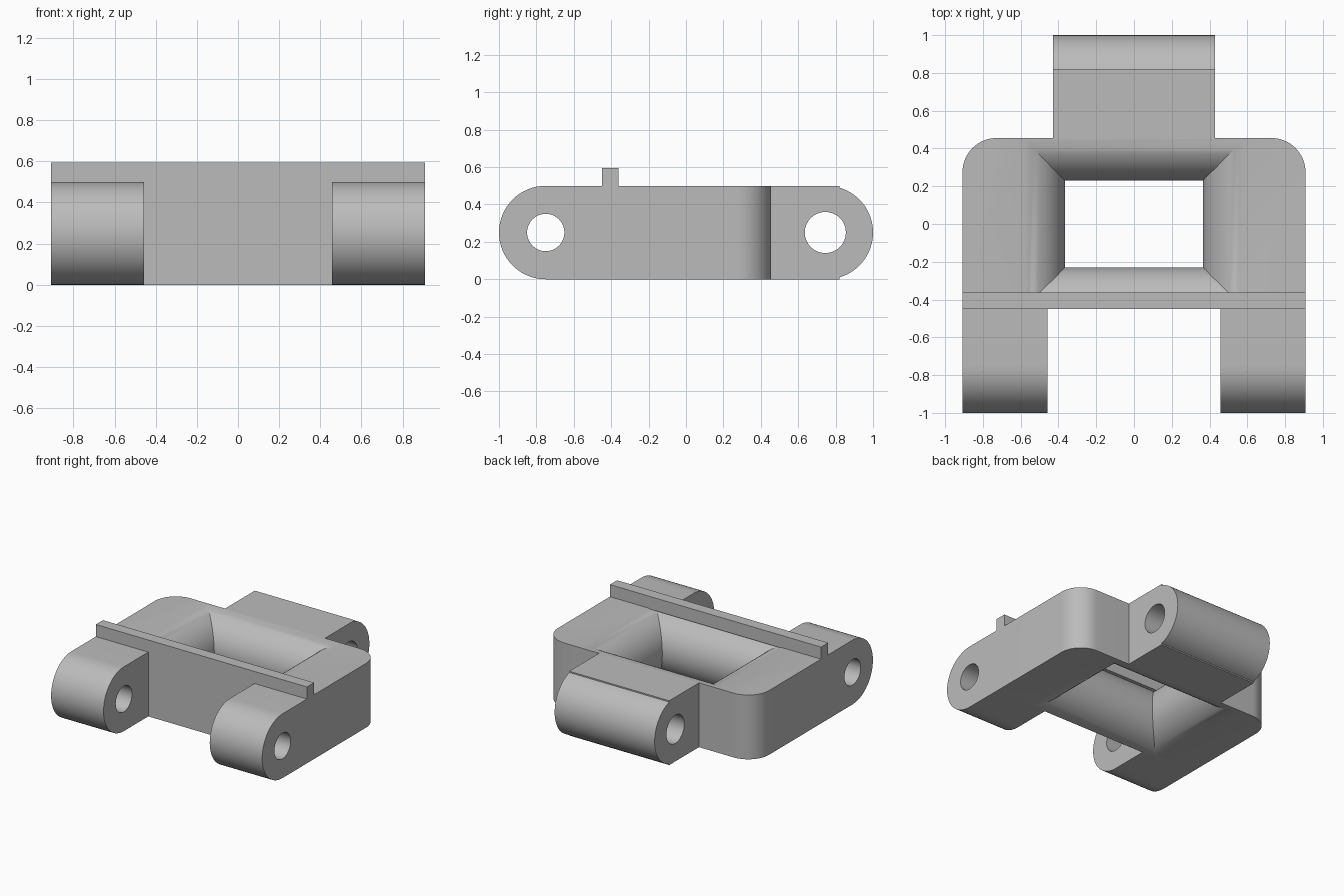
import bpy, bmesh
from math import sin, cos, pi, radians
from mathutils import Vector

old = bpy.data.objects.get("Cube")
if old:
    bpy.data.objects.remove(old, do_unlink=True)

GREY = (0.50, 0.50, 0.50, 1)
mat = bpy.data.materials.new("plain grey")
mat.use_nodes = True
mat.diffuse_color = GREY
mat.node_tree.nodes["Principled BSDF"].inputs["Base Color"].default_value = GREY


def arc(cx, cy, r, start, end, steps):
    angles = [radians(start + (end - start) * i / steps) for i in range(steps + 1)]
    return [(cx + r * cos(a), cy + r * sin(a)) for a in angles]


def loft(name, rings):
    """Solid skinned through matching rings of points, capped at both ends."""
    bm = bmesh.new()
    loops = [[bm.verts.new(p) for p in ring] for ring in rings]
    n = len(loops[0])
    for a, b in zip(loops, loops[1:]):
        for i in range(n):
            j = (i + 1) % n
            bm.faces.new((a[i], a[j], b[j], b[i]))
    bm.faces.new(loops[0])
    bm.faces.new(loops[-1])
    bmesh.ops.recalc_face_normals(bm, faces=bm.faces[:])
    mesh = bpy.data.meshes.new(name)
    bm.to_mesh(mesh)
    bm.free()
    obj = bpy.data.objects.new(name, mesh)
    bpy.context.collection.objects.link(obj)
    mesh.materials.append(mat)
    return obj


def extrude_z(name, outline, z0, z1):
    return loft(name, [[(x, y, z) for x, y in outline] for z in (z0, z1)])


def extrude_x(name, outline, x0, x1):
    return loft(name, [[(x, y, z) for y, z in outline] for x in (x0, x1)])


def combine(target, other, operation):
    mod = target.modifiers.new(operation.title(), 'BOOLEAN')
    mod.operation, mod.solver, mod.object = operation, 'EXACT', other
    bpy.context.view_layer.objects.active = target
    bpy.ops.object.modifier_apply(modifier=mod.name)
    bpy.data.objects.remove(other, do_unlink=True)


W, H, R = 0.908, 0.5, 0.25      # half width, height, knuckle radius
FRONT, BACK = -0.45, 0.455

# Frame with rounded rear corners
corner = arc(W - 0.18, BACK - 0.18, 0.18, 0, 90, 16)
outline = [(-W, FRONT), (W, FRONT)] + corner + [(-x, y) for x, y in reversed(corner)]
link = extrude_z("link_frame", outline, 0, H)

# Two front knuckles
knuckle = [(-0.4, 0), (-0.4, H)] + arc(-0.75, R, R, 90, 270, 32)
for x0, x1 in ((-W, -0.457), (0.457, W)):
    combine(link, extrude_x("front_knuckle", knuckle, x0, x1), 'UNION')

# Rear knuckle, whose block runs slightly past the barrel's axis
barrel = [p for p in arc(0.75, R, R, -90, 90, 40) if p[0] > 0.825]
tongue = [(0.4, H), (0.4, 0), (0.82, 0), (0.82, 0.01)] + barrel + [(0.82, 0.49), (0.82, H)]
combine(link, extrude_x("rear_knuckle", tongue, -0.43, 0.43), 'UNION')

# Pin holes
for y, r in ((-0.75, 0.1), (0.745, 0.11)):
    combine(link, extrude_x("pin_cutter", arc(y, R, r, 0, 348.75, 31), -1, 1), 'DIFFERENCE')

# Central window, with walls that bulge inward to a narrow throat
rings = []
for i in range(-14, 15):
    a = radians(82) * i / 14
    grow = R * (1 - cos(a))
    x, y, z = 0.365 + grow, 0.23 + grow, R + R * 1.012 * sin(a)
    rings.append([(-x, -y, z), (x, -y, z), (x, y, z), (-x, y, z)])
combine(link, loft("window_cutter", rings), 'DIFFERENCE')

# Raised rib across the front edge
rib = extrude_z("top_rib", [(-W, FRONT), (W, FRONT), (W, -0.362), (-W, -0.362)], 0.495, 0.594)
combine(link, rib, 'UNION')

bpy.ops.object.select_all(action='DESELECT')
link.select_set(True)
bpy.context.view_layer.objects.active = link
bpy.ops.object.shade_smooth_by_angle(angle=radians(30))
